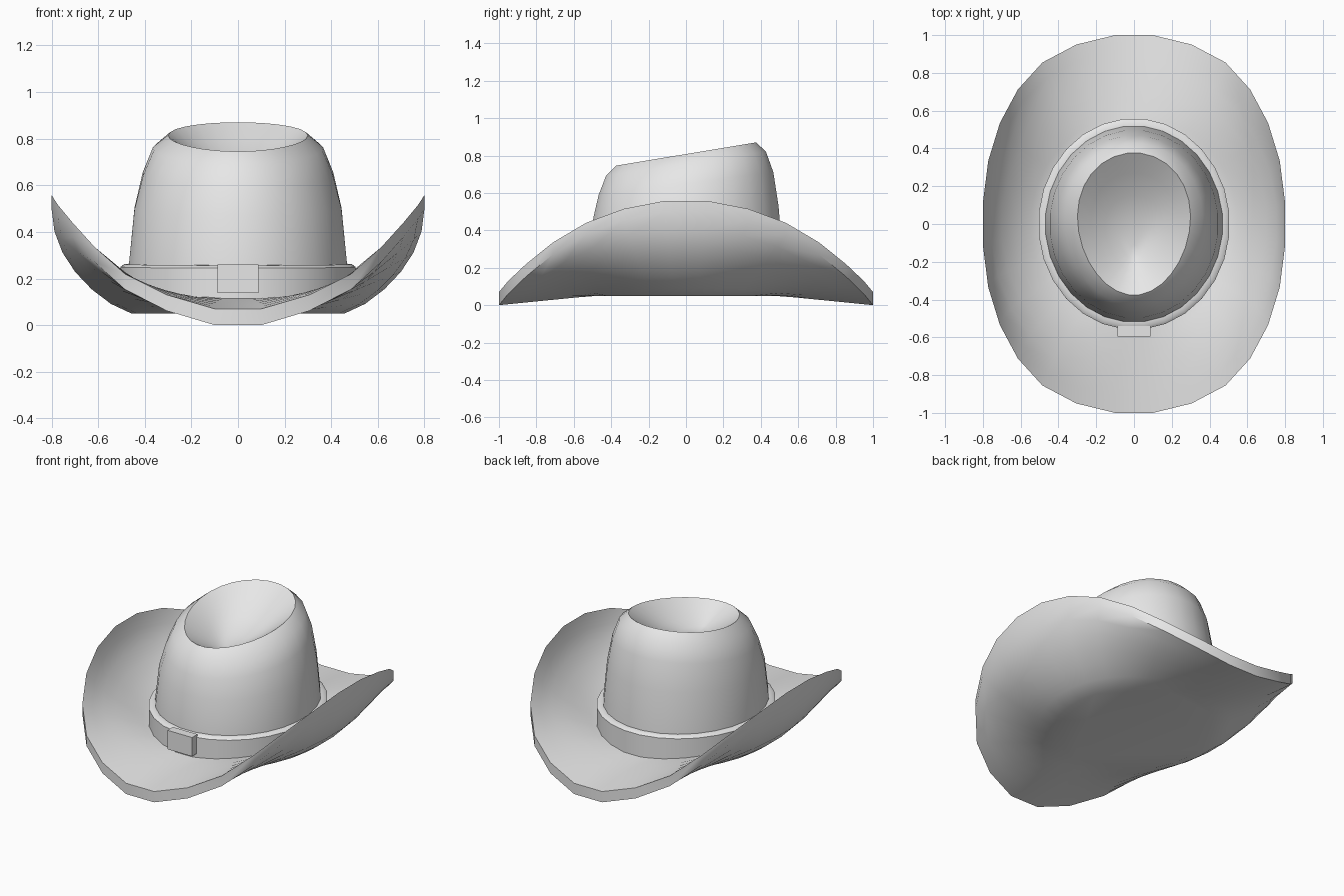
import bpy, bmesh, math

if "Cube" in bpy.data.objects:
    bpy.data.objects.remove(bpy.data.objects["Cube"])

N = 28                      # sides of every ring
STEP = 2 * math.pi / N
ANGLES = [(i + 0.5) * STEP for i in range(N)]

felt = bpy.data.materials.new("grey_felt")
felt.diffuse_color = (0.8, 0.8, 0.8, 1)
felt.use_nodes = True
felt.node_tree.nodes["Principled BSDF"].inputs["Base Color"].default_value = felt.diffuse_color


def finish(name, bm, angle=40):
    bmesh.ops.recalc_face_normals(bm, faces=bm.faces)
    mesh = bpy.data.meshes.new(name)
    bm.to_mesh(mesh)
    bm.free()
    mesh.materials.append(felt)
    obj = bpy.data.objects.new(name, mesh)
    bpy.context.collection.objects.link(obj)
    bpy.ops.object.select_all(action='DESELECT')
    obj.select_set(True)
    bpy.context.view_layer.objects.active = obj
    bpy.ops.object.shade_smooth_by_angle(angle=math.radians(angle))
    return obj


def loft(name, rings, closed=False):
    """Skin a list of rings; cap both ends, or join last to first."""
    bm = bmesh.new()
    rows = [[bm.verts.new(p) for p in ring] for ring in rings]
    pairs = list(zip(rows, rows[1:]))
    if closed:
        pairs.append((rows[-1], rows[0]))
    else:
        bm.faces.new(rows[0])
        bm.faces.new(rows[-1])
    for a, b in pairs:
        for i in range(N):
            j = (i + 1) % N
            bm.faces.new((a[i], a[j], b[j], b[i]))
    return finish(name, bm)


def oval(rx, ry, z, slope=0.0, cy=0.0, egg=0.0):
    """Oval ring, tilted front to back and narrowed towards the front."""
    return [(rx * math.cos(a) * (1 + egg * math.sin(a)),
             cy + ry * math.sin(a),
             z + slope * (cy + ry * math.sin(a))) for a in ANGLES]


# Brim: rim outline for one quarter (x, y, top height), from front to side
RIM = [(0.10, 1.0, 0.07), (0.305, 0.95, 0.13), (0.485, 0.855, 0.22),
       (0.615, 0.712, 0.335), (0.71, 0.535, 0.44), (0.772, 0.333, 0.515),
       (0.80, 0.112, 0.558)]


def brim_ring(t, under):
    ring = []
    for a in ANGLES:
        c, s = math.cos(a), math.sin(a)
        k = round(math.asin(abs(c)) / STEP - 0.5)
        rx, ry, rz = RIM[k]
        side = c * c
        # the sides curl up steeply, front and back stay straight
        f = t + (math.sin(t * math.pi / 2) - t) * side
        g = t ** (1 + 0.35 * side)
        x = 0.46 * abs(c) + (rx - 0.46 * abs(c)) * f
        y = 0.5 * abs(s) + (ry - 0.5 * abs(s)) * t
        z = 0.12 + (rz - 0.12) * g
        if under:
            z -= 0.07 - 0.012 * side * t
        ring.append((math.copysign(x, c), math.copysign(y, s), z))
    return ring


ts = [i / 6 for i in range(7)]
loft("brim", [brim_ring(t, True) for t in ts] +
     [brim_ring(t, False) for t in reversed(ts)])

# Crown: tapering wall, slanted top edge, then the pinched dent
loft("crown", [
    oval(0.475, 0.525, 0.09),
    oval(0.470, 0.520, 0.27),
    oval(0.447, 0.498, 0.50, 0.06),
    oval(0.410, 0.470, 0.65, 0.13, 0, 0.02),
    oval(0.365, 0.430, 0.757, 0.15, 0, 0.05),
    oval(0.298, 0.377, 0.808, 0.166, 0, 0.10),
    oval(0.225, 0.290, 0.755, 0.15, -0.02, 0.15),
    oval(0.150, 0.200, 0.705, 0.10, -0.05, 0.22),
    oval(0.075, 0.105, 0.665, 0.05, -0.09, 0.30),
    oval(0.015, 0.020, 0.645, 0.0, -0.13),
])

# Hat band: thin ring with a softened upper edge
loft("hat_band", [
    oval(0.465, 0.515, 0.11),
    oval(0.507, 0.560, 0.11),
    oval(0.507, 0.560, 0.250, 0.01),
    oval(0.490, 0.545, 0.262, 0.01),
    oval(0.465, 0.515, 0.262, 0.01),
], closed=True)

# Buckle: plain block on the front of the band
bm = bmesh.new()
bmesh.ops.create_cube(bm, size=1)
for v in bm.verts:
    v.co = (v.co.x * 0.176, -0.567 + v.co.y * 0.056, 0.20 + v.co.z * 0.122)
finish("buckle", bm)
